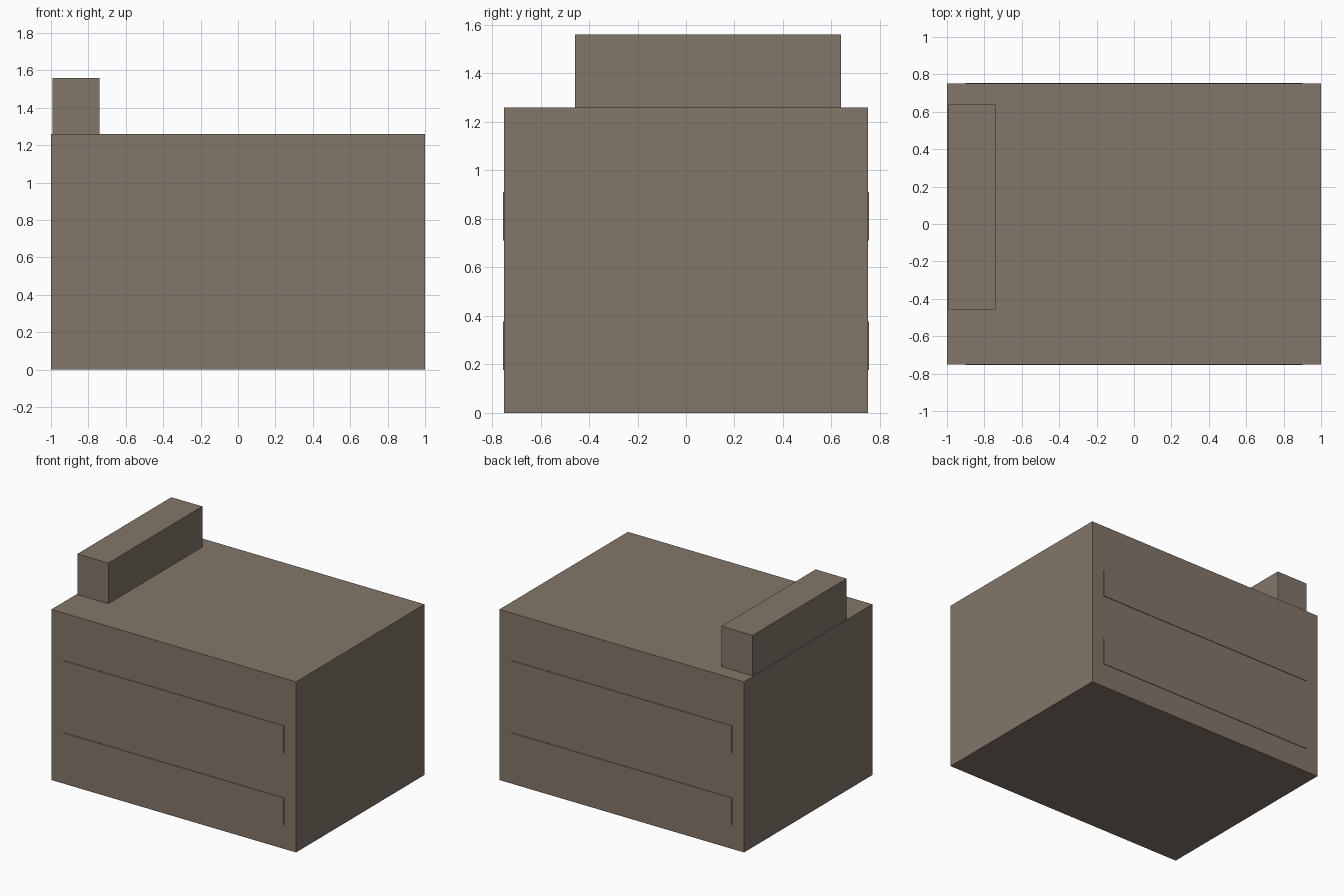
import bpy

cube = bpy.data.objects.get("Cube")
if cube:
    bpy.data.objects.remove(cube, do_unlink=True)

# Single flat colour
stone = bpy.data.materials.new("warm_grey_brown")
stone.use_nodes = True
colour = (0.23, 0.18, 0.143, 1)
stone.diffuse_color = colour
bsdf = next(n for n in stone.node_tree.nodes if n.type == 'BSDF_PRINCIPLED')
bsdf.inputs["Base Color"].default_value = colour


def box(name, low, high):
    """Axis-aligned box between two corners."""
    centre = [(a + b) / 2 for a, b in zip(low, high)]
    size = [b - a for a, b in zip(low, high)]
    bpy.ops.mesh.primitive_cube_add(size=1, location=centre)
    obj = bpy.context.object
    obj.name = name
    obj.scale = size
    bpy.ops.object.transform_apply(location=False, rotation=False, scale=True)
    obj.data.materials.append(stone)
    return obj


# Main block and the raised block on its right edge
box("body", (-1, -0.75, 0), (1, 0.75, 1.26))
box("roof_block", (-0.993, -0.457, 1.26), (-0.74, 0.64, 1.56))

# Two thin raised bands on the front and on the back
for side, face in (("front", -0.75), ("back", 0.75)):
    for level, bottom in (("lower", 0.177), ("upper", 0.71)):
        box(f"{side}_{level}_band",
            (-0.9, face - 0.004, bottom), (0.9, face + 0.004, bottom + 0.2))
